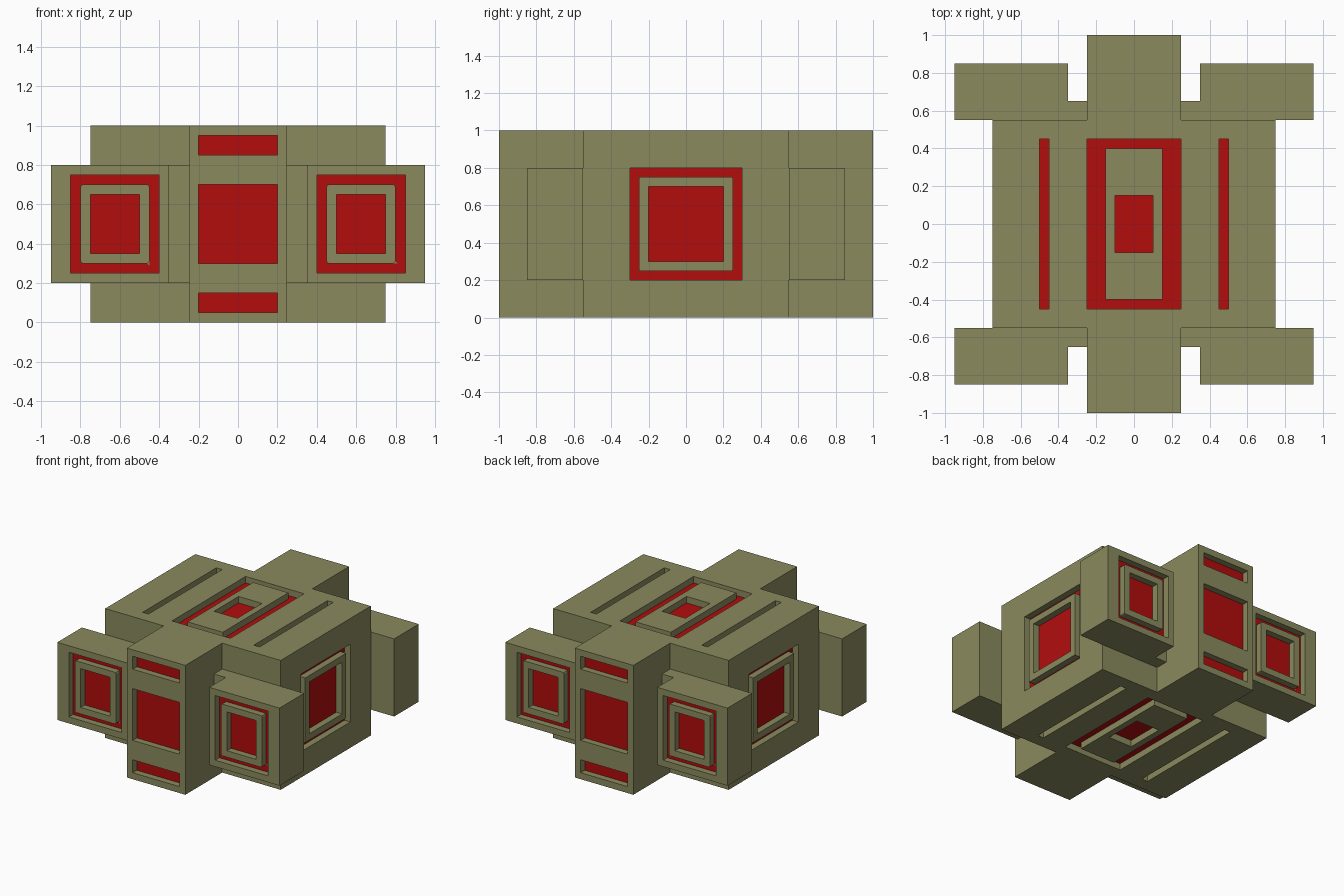
import bpy
import bmesh
from mathutils import Vector

cube = bpy.data.objects.get("Cube")
if cube:
    bpy.data.objects.remove(cube, do_unlink=True)

DEPTH = 0.05  # depth of every recess


def material(name, rgb):
    mat = bpy.data.materials.new(name)
    mat.use_nodes = True
    colour = (*rgb, 1.0)
    mat.diffuse_color = colour
    mat.node_tree.nodes["Principled BSDF"].inputs["Base Color"].default_value = colour
    return mat


OLIVE = material("olive hull", (0.254, 0.254, 0.114))
RED = material("red panel", (0.448, 0.004, 0.004))


def part(name, lo, hi, panels=(), round_corners=()):
    """Box from lo to hi. Each panel is (axis, sign, rects); a point on that
    side is sunk and red when an odd number of the nested rects contain it."""
    lo, hi = Vector(lo), Vector(hi)
    bm = bmesh.new()
    bmesh.ops.create_cube(bm, size=1)
    for v in bm.verts:
        v.co = (lo + hi) / 2 + v.co * (hi - lo)

    # Cut lines along the edges of every rect
    cuts = set()
    for axis, _, rects in panels:
        u, w = [a for a in range(3) if a != axis]
        for u0, w0, u1, w1 in rects:
            cuts |= {(u, u0), (u, u1), (w, w0), (w, w1)}
    for axis, pos in sorted(cuts):
        normal = Vector([float(a == axis) for a in range(3)])
        bmesh.ops.bisect_plane(bm, geom=bm.verts[:] + bm.edges[:] + bm.faces[:],
                               plane_co=normal * pos, plane_no=normal, dist=1e-5)

    # Sink the red areas
    for axis, sign, rects in panels:
        u, w = [a for a in range(3) if a != axis]
        side = hi[axis] if sign > 0 else lo[axis]
        sunk = []
        for f in bm.faces:
            c = f.calc_center_median()
            inside = sum(r[0] < c[u] < r[2] and r[1] < c[w] < r[3] for r in rects)
            if abs(c[axis] - side) < 1e-4 and inside % 2:
                sunk.append(f)
        out = bmesh.ops.extrude_face_region(bm, geom=sunk)["geom"]
        for g in out:
            if isinstance(g, bmesh.types.BMVert):
                g.co[axis] -= sign * DEPTH
            elif isinstance(g, bmesh.types.BMFace):
                g.material_index = 1
        left = [f for f in sunk if f.is_valid]
        if left:
            bmesh.ops.delete(bm, geom=left, context='FACES')

    bmesh.ops.recalc_face_normals(bm, faces=bm.faces)
    bmesh.ops.dissolve_limit(bm, angle_limit=0.001, verts=bm.verts[:],
                             edges=bm.edges[:], delimit={'MATERIAL'})

    # Soften the upright corners of a raised frame
    soft = []
    for e in bm.edges:
        a, b = (v.co for v in e.verts)
        if abs(abs(a.y - b.y) - DEPTH) < 1e-4:
            if any(abs(a.x - x) + abs(a.z - z) < 1e-4 for x, z in round_corners):
                soft.append(e)
    if soft:
        bmesh.ops.bevel(bm, geom=soft, offset=0.012, segments=2, profile=0.5,
                        affect='EDGES', material=0)

    mesh = bpy.data.meshes.new(name)
    bm.to_mesh(mesh)
    bm.free()
    mesh.materials.append(OLIVE)
    mesh.materials.append(RED)
    obj = bpy.data.objects.new(name, mesh)
    bpy.context.collection.objects.link(obj)
    return obj


# Main body: framed windows on the sides, slots and framed hatch above and below
side_window = [(-0.3, 0.2, 0.3, 0.8), (-0.25, 0.25, 0.25, 0.75), (-0.2, 0.3, 0.2, 0.7)]
hatch = [(-0.25, -0.45, 0.25, 0.45), (-0.15, -0.4, 0.15, 0.4), (-0.1, -0.15, 0.1, 0.15),
         (-0.5, -0.45, -0.45, 0.45), (0.45, -0.45, 0.5, 0.45)]
part("main_body", (-0.75, -0.55, 0), (0.75, 0.55, 1),
     [(0, s, side_window) for s in (-1, 1)] + [(2, s, hatch) for s in (-1, 1)])

bar_windows = [(-0.2, z0, 0.2, z1) for z0, z1 in ((0.05, 0.15), (0.3, 0.7), (0.85, 0.95))]


def span(sign, a, b):
    return sorted((sign * a, sign * b))


for sy, end in ((-1, "front"), (1, "back")):
    # Central column with three windows
    y0, y1 = span(sy, 0.55, 1.0)
    part(end + "_column", (-0.25, y0, 0), (0.25, y1, 1), [(1, sy, bar_windows)])
    for sx, side in ((-1, "right"), (1, "left")):
        # Corner pod with a framed window
        rects = []
        for a, b, z0, z1 in ((0.4, 0.85, 0.25, 0.75), (0.45, 0.8, 0.3, 0.7),
                             (0.5, 0.75, 0.35, 0.65)):
            x0, x1 = span(sx, a, b)
            rects.append((x0, z0, x1, z1))
        corners = [(sx * x, z) for x in (0.45, 0.8) for z in (0.3, 0.7)]
        x0, x1 = span(sx, 0.35, 0.95)
        y0, y1 = span(sy, 0.55, 0.85)
        part(f"{end}_{side}_pod", (x0, y0, 0.2), (x1, y1, 0.8), [(1, sy, rects)], corners)
        # Short link between pod and column
        x0, x1 = span(sx, 0.25, 0.35)
        y0, y1 = span(sy, 0.55, 0.65)
        part(f"{end}_{side}_link", (x0, y0, 0.2), (x1, y1, 0.8))
